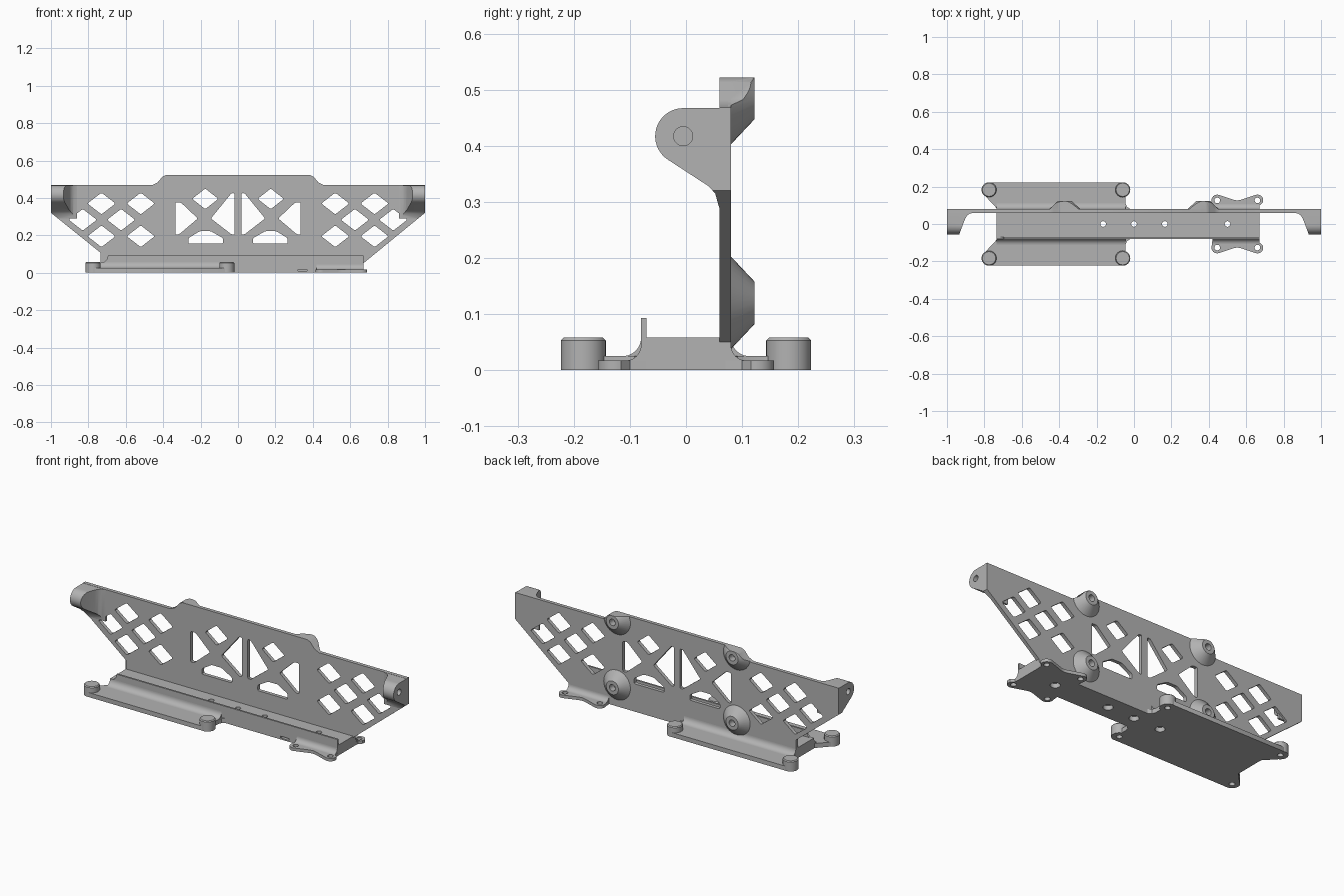
import bpy, bmesh, math
from mathutils import Matrix, Vector

cube = bpy.data.objects.get("Cube")
if cube:
    bpy.data.objects.remove(cube, do_unlink=True)

grey = bpy.data.materials.new("plain grey")
grey.use_nodes = True
grey.diffuse_color = (0.45, 0.45, 0.45, 1)
grey.node_tree.nodes["Principled BSDF"].inputs["Base Color"].default_value = (0.45, 0.45, 0.45, 1)

PLACE = {"x": lambda a, b, d: (d, a, b),
         "y": lambda a, b, d: (a, d, b),
         "z": lambda a, b, d: (a, b, d)}


def add_prism(bm, pts, axis, lo, hi, bevel=0):
    """Extrude a 2D outline along an axis, optionally rounding its corners."""
    part = bmesh.new()
    rings = [[part.verts.new(PLACE[axis](a, b, d)) for a, b in pts] for d in (lo, hi)]
    n = len(pts)
    part.faces.new(rings[0])
    part.faces.new(rings[1][::-1])
    for i in range(n):
        j = (i + 1) % n
        part.faces.new((rings[0][j], rings[0][i], rings[1][i], rings[1][j]))
    bmesh.ops.recalc_face_normals(part, faces=part.faces)
    if bevel:
        edges = [part.edges.get((rings[0][i], rings[1][i])) for i in range(n)]
        bmesh.ops.bevel(part, geom=edges, offset=bevel, segments=3, profile=0.5, affect="EDGES")
    mesh = bpy.data.meshes.new("scratch")
    part.to_mesh(mesh)
    part.free()
    bm.from_mesh(mesh)
    bpy.data.meshes.remove(mesh)


def add_cone(bm, centre, axis, r1, r2, depth, sides=32):
    turn = Vector((0, 0, 1)).rotation_difference(Vector(axis)).to_matrix().to_4x4()
    bmesh.ops.create_cone(bm, cap_ends=True, segments=sides, radius1=r1, radius2=r2,
                          depth=depth, matrix=Matrix.Translation(centre) @ turn)


def finish(name, bm):
    mesh = bpy.data.meshes.new(name)
    bm.to_mesh(mesh)
    bm.free()
    mesh.materials.append(grey)
    ob = bpy.data.objects.new(name, mesh)
    bpy.context.collection.objects.link(ob)
    return ob


def prism(name, *args, **kw):
    bm = bmesh.new()
    add_prism(bm, *args, **kw)
    return finish(name, bm)


def boolean(ob, cutter, operation="DIFFERENCE"):
    mod = ob.modifiers.new("cut", "BOOLEAN")
    mod.object, mod.operation, mod.solver = cutter, operation, "EXACT"
    bpy.context.view_layer.objects.active = ob
    bpy.ops.object.modifier_apply(modifier=mod.name)


def arc(cx, cy, r, start, end, steps=10):
    angles = [math.radians(start + (end - start) * i / steps) for i in range(steps + 1)]
    return [(cx + r * math.cos(a), cy + r * math.sin(a)) for a in angles]


def flip(pts, s):
    return [(s * a, b) for a, b in pts]


parts, helpers = [], []

# Upright panel with raised middle and sloped lower ends
shoulder = [(0.385, 0.522), (0.405, 0.513), (0.43, 0.482), (0.46, 0.468), (1, 0.468), (1, 0.32)]
outline = flip(shoulder, -1)[::-1] + shoulder + [(0.67, 0.05), (0.67, 0), (-0.735, 0), (-0.735, 0.107)]
panel = prism("upright_panel", outline, "y", 0.06, 0.08)
parts.append(panel)

# Window openings: diamond lattice and cross-braced bays
bm = bmesh.new()
for s in (-1, 1):
    for x, z in ((0.52, 0.37), (0.73, 0.37), (0.625, 0.283), (0.83, 0.283), (0.52, 0.195), (0.73, 0.195)):
        w, h = 0.075, 0.058
        shape = [(x - w, z), (x, z - h), (x + w, z), (x, z + h)]
        add_prism(bm, flip(shape, s), "y", 0.03, 0.11, bevel=0.008)
    bays = ([(0.105, 0.395), (0.175, 0.34), (0.245, 0.395), (0.175, 0.45)],
            [(0.018, 0.205), (0.035, 0.205), (0.145, 0.29), (0.035, 0.425), (0.018, 0.425)],
            [(0.335, 0.205), (0.315, 0.205), (0.215, 0.29), (0.305, 0.375), (0.335, 0.375)],
            [(0.08, 0.155), (0.265, 0.155), (0.265, 0.185), (0.205, 0.222), (0.145, 0.222), (0.08, 0.185)])
    for shape in bays:
        add_prism(bm, flip(shape, s), "y", 0.03, 0.11, bevel=0.007)
windows = finish("window_cutter", bm)
helpers.append(windows)
boolean(panel, windows)

# Conical standoffs on the back, trimmed to the panel outline
trim = prism("trim_helper", outline, "y", -0.2, 0.2)
helpers.append(trim)
for side, s in (("right", -1), ("left", 1)):
    for level, z in (("lower", 0.12), ("upper", 0.485)):
        bm = bmesh.new()
        add_cone(bm, (s * 0.37, 0.0985, z), (0, 1, 0), 0.088, 0.038, 0.047)
        standoff = finish(f"{level}_{side}_standoff", bm)
        boolean(standoff, trim, "INTERSECT")
        bm = bmesh.new()
        add_cone(bm, (s * 0.37, 0.115, z), (0, 1, 0), 0.018, 0.018, 0.06)
        drill = finish("drill", bm)
        boolean(standoff, drill)
        helpers.append(drill)
        parts.append(standoff)

    # Forward-facing end ears with a blind pivot hole
    profile = [(0.07, 0.467)] + arc(-0.005, 0.417, 0.05, 90, 238, 16) + \
              [(0.04, 0.328), (0.052, 0.315), (0.059, 0.29), (0.07, 0.29)]
    ear = prism(f"{side}_end_ear", profile, "x", *sorted((s * 0.8, s * 1.0)))
    plan = [(1.01, 0.07), (1.01, -0.07), (0.94, -0.07), (0.904, 0.025), (0.895, 0.042),
            (0.88, 0.055), (0.86, 0.06), (0.86, 0.07)]
    ear_plan = prism("ear_plan_helper", flip(plan, s), "z", 0.2, 0.55)
    boolean(ear, ear_plan, "INTERSECT")
    boolean(ear, trim, "INTERSECT")
    bm = bmesh.new()
    add_cone(bm, (s, -0.005, 0.417), (1, 0, 0), 0.017, 0.017, 0.06)
    drill = finish("drill", bm)
    boolean(ear, drill)
    helpers += [ear_plan, drill]
    parts.append(ear)

# Base rail and its front lip
rail = prism("base_rail", [(-0.08, 0), (0.08, 0), (0.08, 0.05), (0.065, 0.065), (0.06, 0.058), (-0.08, 0.058)],
             "x", -0.735, 0.67)
bm = bmesh.new()
for x in (-0.165, 0, 0.165, 0.5):
    add_cone(bm, (x, 0, 0.05), (0, 0, 1), 0.015, 0.015, 0.12)
holes = finish("rail_hole_cutter", bm)
bm = bmesh.new()
for x in (-0.165, 0, 0.165, 0.5):
    add_cone(bm, (x, 0, 0), (0, 0, 1), 0.025, 0.025, 0.05)
add_prism(bm, [(0.32, 0.008), (0.37, 0.008), (0.37, 0.018), (0.32, 0.018)], "y", -0.1, -0.06)
recesses = finish("rail_recess_cutter", bm)
boolean(rail, recesses)
boolean(rail, holes)
helpers += [holes, recesses]
lip = prism("front_lip", [(-0.733, 0.05), (-0.712, 0.06), (-0.7, 0.072), (-0.695, 0.093),
                          (0.67, 0.093), (0.67, 0.05)], "y", -0.08, -0.07)
parts += [rail, lip]

for side, s in (("front", -1), ("back", 1)):
    # Wide foot pad with round corner bosses and blind holes below
    pad_plan = [(-0.735, 0.07), (-0.735, 0.085), (-0.805, 0.16), (-0.8, 0.21), (-0.775, 0.222),
                (-0.06, 0.222), (-0.035, 0.21), (-0.045, 0.15), (-0.045, 0.11), (-0.038, 0.092),
                (-0.02, 0.08), (-0.02, 0.07)]
    pad = prism(f"{side}_wide_foot", [(x, s * y) for x, y in pad_plan], "z", 0, 0.025)
    bm = bmesh.new()
    for x in (-0.775, -0.06):
        add_cone(bm, (x, s * 0.183, -0.01), (0, 0, 1), 0.015, 0.015, 0.07)
    blind = finish("blind_hole_cutter", bm)
    boolean(pad, blind)
    parts.append(pad)
    for end, x in (("right", -0.775), ("left", -0.06)):
        bm = bmesh.new()
        add_cone(bm, (x, s * 0.183, 0.0265), (0, 0, 1), 0.04, 0.04, 0.053)
        rim = [f for f in bm.faces if f.normal.z > 0.9]
        cap = bmesh.ops.extrude_face_region(bm, geom=rim)["geom"]
        bmesh.ops.delete(bm, geom=rim, context="FACES_ONLY")
        for v in (g for g in cap if isinstance(g, bmesh.types.BMVert)):
            v.co = (x + (v.co.x - x) * 0.88, s * 0.183 + (v.co.y - s * 0.183) * 0.88, 0.058)
        boss = finish(f"{side}_{end}_boss", bm)
        boolean(boss, blind)
        parts.append(boss)
    helpers.append(blind)

    # Narrow foot with two lobes and through holes
    lobe_plan = [(0.42, 0.07), (0.418, 0.1)] + arc(0.445, 0.126, 0.031, 200, 70) + \
                [(0.535, 0.129), (0.552, 0.126), (0.57, 0.129)] + arc(0.66, 0.126, 0.031, 110, -20) + \
                [(0.672, 0.1), (0.67, 0.07)]
    foot = prism(f"{side}_lobed_foot", [(x, s * y) for x, y in lobe_plan], "z", 0, 0.017)
    bm = bmesh.new()
    for x in (0.445, 0.66):
        add_cone(bm, (x, s * 0.126, 0), (0, 0, 1), 0.015, 0.015, 0.1)
    drill = finish("drill", bm)
    boolean(foot, drill)
    helpers.append(drill)
    parts.append(foot)

    # Concave fillets blending each foot into the rail
    for name, x0, x1, z, r in (("wide", -0.735, -0.045, 0.025, 0.033), ("lobed", 0.42, 0.67, 0.017, 0.028)):
        curve = [(0.07, z - 0.01), (0.08 + r, z - 0.01)] + arc(0.08 + r, z + r, r, 270, 180) + [(0.07, z + r)]
        parts.append(prism(f"{side}_{name}_fillet", flip(curve, s), "x", x0, x1))

for ob in helpers:
    bpy.data.objects.remove(ob, do_unlink=True)

# Smooth curved walls while keeping edges crisp
bpy.ops.object.select_all(action="DESELECT")
for ob in parts:
    ob.select_set(True)
bpy.context.view_layer.objects.active = panel
bpy.ops.object.shade_smooth_by_angle(angle=math.radians(30))
